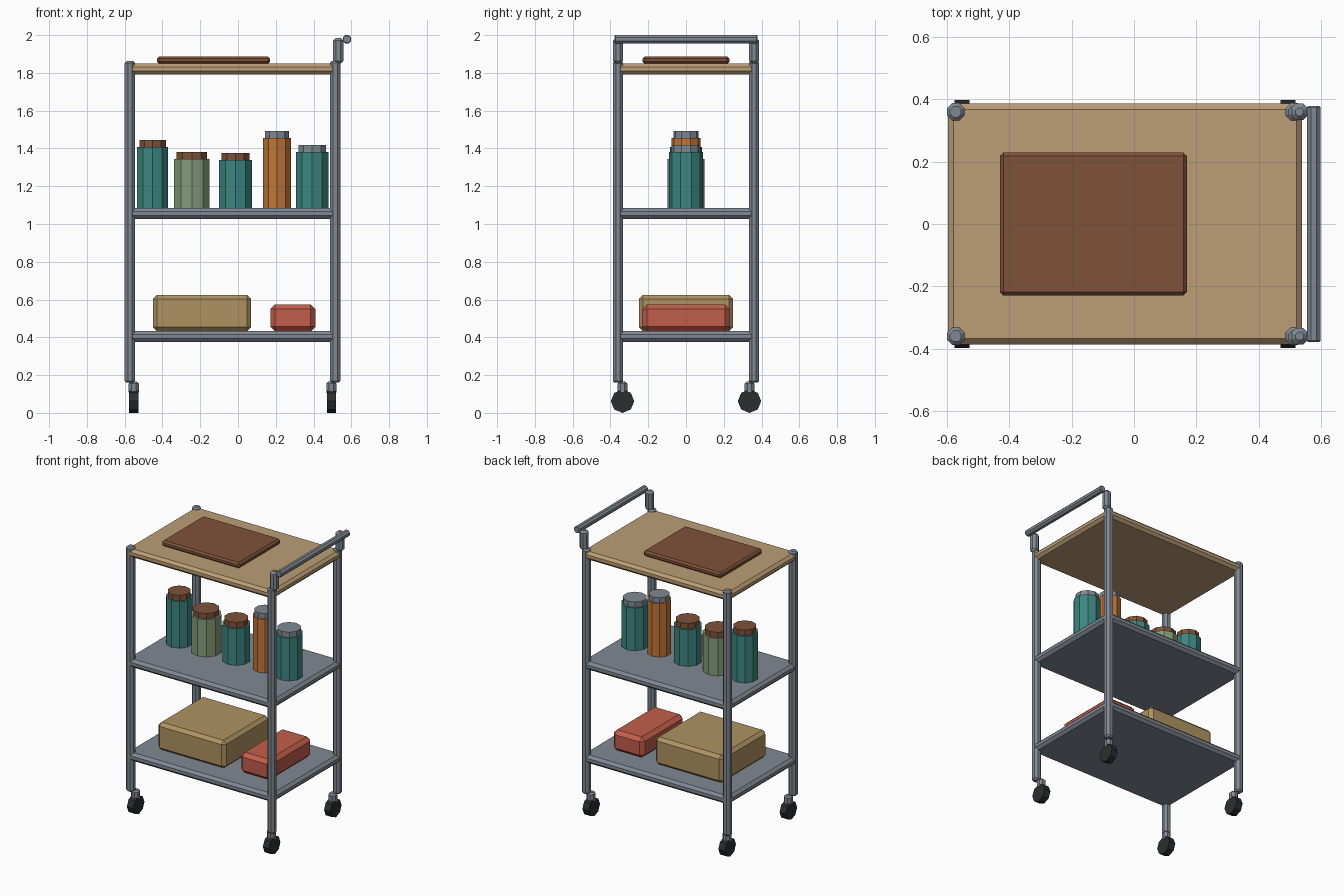
import bpy, bmesh
from math import pi
from mathutils import Matrix

if "Cube" in bpy.data.objects:
    bpy.data.objects.remove(bpy.data.objects["Cube"])

CX = -0.029                      # the cart body sits left of centre; the handle overhangs right


def material(name, rgb):
    m = bpy.data.materials.new(name)
    m.diffuse_color = (*rgb, 1)
    m.use_nodes = True
    m.node_tree.nodes["Principled BSDF"].inputs["Base Color"].default_value = m.diffuse_color
    return m


steel = material("steel", (0.22, 0.25, 0.29))
wood = material("wood", (0.50, 0.34, 0.18))
brown = material("brown", (0.21, 0.085, 0.042))
rubber = material("rubber", (0.025, 0.027, 0.03))
teal = material("teal", (0.045, 0.24, 0.22))
sage = material("sage", (0.23, 0.33, 0.19))
orange = material("orange", (0.53, 0.18, 0.04))
card = material("card", (0.43, 0.29, 0.12))
red = material("red", (0.54, 0.11, 0.07))


def finish(bm, name, loc, mat):
    bmesh.ops.recalc_face_normals(bm, faces=bm.faces)
    mesh = bpy.data.meshes.new(name)
    bm.to_mesh(mesh)
    bm.free()
    mesh.materials.append(mat)
    ob = bpy.data.objects.new(name, mesh)
    ob.location = loc
    bpy.context.collection.objects.link(ob)
    return ob


def box(name, x, y, z, mat, bevel):
    """Chamfered box from (min, max) ranges."""
    bm = bmesh.new()
    size = [b - a for a, b in (x, y, z)]
    bmesh.ops.create_cube(bm, size=1, matrix=Matrix.Diagonal((*size, 1)))
    bmesh.ops.bevel(bm, geom=bm.edges[:], offset=bevel, segments=1, affect='EDGES')
    return finish(bm, name, [(a + b) / 2 for a, b in (x, y, z)], mat)


def rod(name, loc, r, length, mat, axis='Z', sides=8, turn=pi / 8, bevel=0.0):
    """Low-poly cylinder with chamfered ends."""
    bm = bmesh.new()
    bmesh.ops.create_cone(bm, cap_ends=True, segments=sides, radius1=r, radius2=r,
                          depth=length, matrix=Matrix.Rotation(turn, 4, 'Z'))
    if bevel:
        rims = [e for e in bm.edges if abs(e.verts[0].co.z - e.verts[1].co.z) < 1e-4]
        bmesh.ops.bevel(bm, geom=rims, offset=bevel, segments=1, affect='EDGES')
    if axis == 'X':
        bm.transform(Matrix.Rotation(pi / 2, 4, 'Y'))
    elif axis == 'Y':
        bm.transform(Matrix.Rotation(pi / 2, 4, 'X'))
    return finish(bm, name, loc, mat)


# Shelves and wooden top
for name, z, mat in (("lower_shelf", 0.405, steel), ("middle_shelf", 1.055, steel),
                     ("top_deck", 1.82, wood)):
    box(name, (CX - 0.568, CX + 0.568), (-0.386, 0.386), (z - 0.029, z + 0.029), mat, 0.018)

# Corner posts with casters
for sx, side in ((-1, "left"), (1, "right")):
    for sy, end in ((-1, "front"), (1, "back")):
        tag = f"{end}_{side}"
        rod(f"{tag}_post", (CX + sx * 0.543, sy * 0.36, 1.011), 0.03, 1.702, steel, bevel=0.01)
        wx, wy = CX + sx * 0.523, sy * 0.336
        rod(f"{tag}_caster_stem", (wx, wy, 0.132), 0.029, 0.066, steel, bevel=0.01)
        rod(f"{tag}_wheel", (wx, wy, 0.062), 0.062, 0.048, rubber, axis='X', turn=0)

# Push handle
for sy, end in ((-1, "front"), (1, "back")):
    rod(f"{end}_handle_stem", (0.531, sy * 0.36, 1.917), 0.029, 0.135, steel, bevel=0.014)
rod("handle_bar", (0.577, 0, 1.978), 0.0238, 0.756, steel, axis='Y', bevel=0.004)

# Cutting board
box("cutting_board", (-0.43, 0.17), (-0.23, 0.23), (1.847, 1.887), brown, 0.012)

# Jars: x, radius, body top, lid top
jars = ((-0.452, 0.086, 1.407, 1.446, teal, brown),
        (-0.244, 0.099, 1.343, 1.380, sage, brown),
        (-0.013, 0.091, 1.338, 1.377, teal, brown),
        (0.206, 0.078, 1.455, 1.492, orange, steel),
        (0.393, 0.090, 1.380, 1.417, teal, steel))
for i, (x, r, top, lid, mat, lid_mat) in enumerate(jars, 1):
    base = 1.082
    rod(f"jar_{i}", (x, 0, (base + top) / 2), r, top - base, mat, sides=10, turn=0)
    rod(f"jar_lid_{i}", (x, 0, (top + lid) / 2), r * 0.86, lid - top, lid_mat, sides=10, turn=0)

# Storage boxes on the lower shelf
box("large_box", (-0.45, 0.07), (-0.25, 0.25), (0.432, 0.625), card, 0.022)
box("small_box", (0.172, 0.41), (-0.232, 0.232), (0.432, 0.575), red, 0.025)
